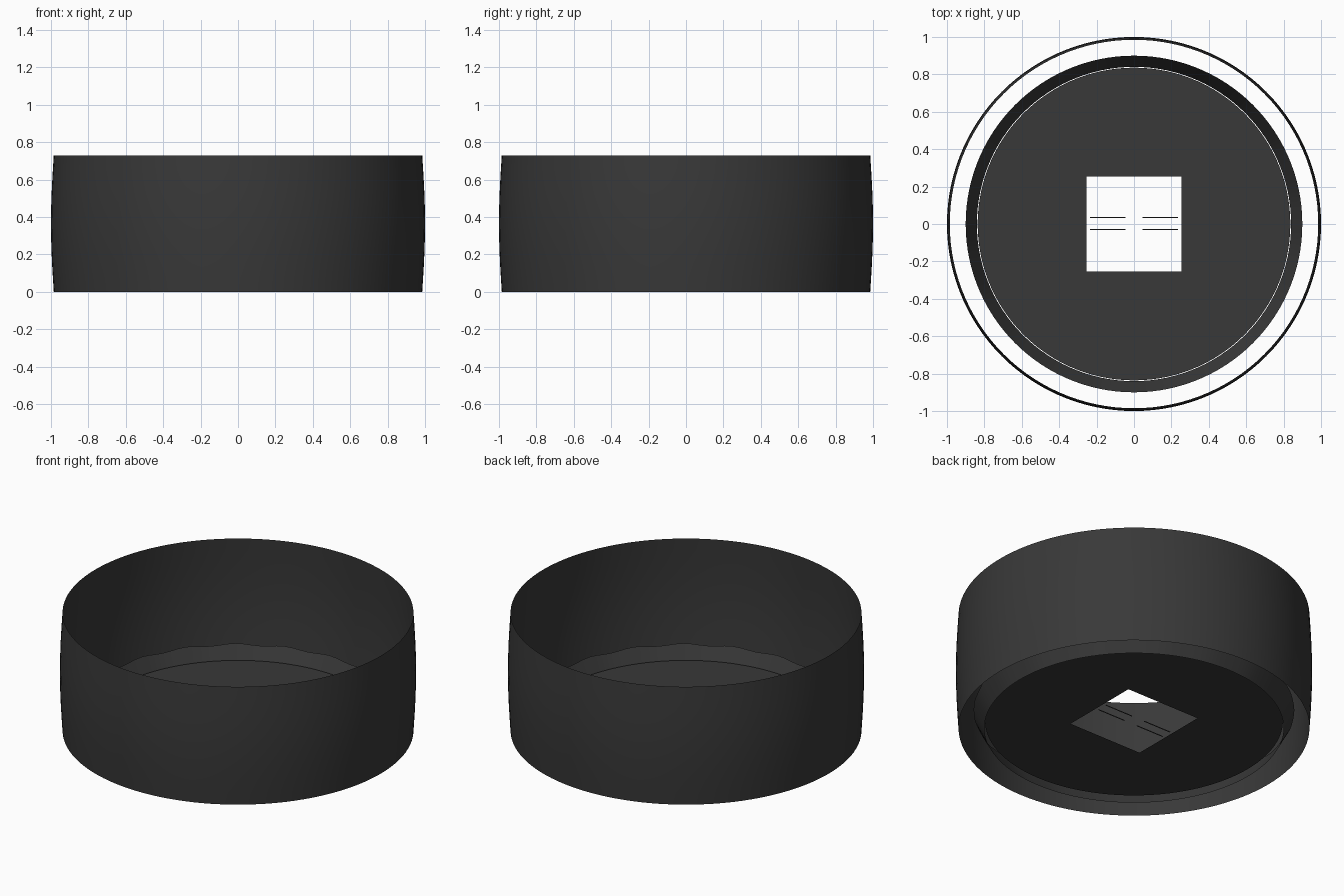
import bpy, bmesh
from math import sin, cos, pi

cube = bpy.data.objects.get("Cube")
if cube:
    bpy.data.objects.remove(cube)

SEGMENTS = 120

charcoal = bpy.data.materials.new("charcoal")
charcoal.use_nodes = True
color = (0.04, 0.04, 0.04, 1)
charcoal.diffuse_color = color
charcoal.node_tree.nodes["Principled BSDF"].inputs["Base Color"].default_value = color


def make_object(name, bm, smooth=False):
    mesh = bpy.data.meshes.new(name)
    bm.to_mesh(mesh)
    bm.free()
    mesh.materials.append(charcoal)
    for face in mesh.polygons:
        face.use_smooth = smooth
    obj = bpy.data.objects.new(name, mesh)
    bpy.context.collection.objects.link(obj)
    return obj


def lathe(name, profile, wave=0):
    """Turn (radius, height) points about z; the last point may ripple in height."""
    bm = bmesh.new()
    rings = []
    for r, z in profile:
        ripple = wave if (r, z) == profile[-1] else 0
        angles = [2 * pi * i / SEGMENTS for i in range(SEGMENTS)]
        rings.append([bm.verts.new((r * cos(a), r * sin(a), z + ripple * cos(20 * a)))
                      for a in angles])
    for low, high in zip(rings, rings[1:]):
        for i in range(SEGMENTS):
            j = (i + 1) % SEGMENTS
            bm.faces.new((low[i], low[j], high[j], high[i]))
    return make_object(name, bm, smooth=True)


# Barrel-shaped open outer wall
HEIGHT = 0.73
steps = 10
barrel = [(0.985 + 0.015 * sin(pi * i / steps), HEIGHT * i / steps)
          for i in range(steps + 1)]
lathe("outer_wall", barrel)

# Flared inner ring with a slightly rippled upper edge
lathe("inner_ring", [(0.84, 0), (0.9, 0.115)], wave=0.006)

# Floor disc with a square opening
FLOOR = 0.045
bm = bmesh.new()
bmesh.ops.create_circle(bm, segments=SEGMENTS, radius=0.836)
half = 0.253
corners = [bm.verts.new((half * sx, half * sy, 0))
           for sx, sy in ((-1, -1), (1, -1), (1, 1), (-1, 1))]
for i in range(4):
    bm.edges.new((corners[i], corners[(i + 1) % 4]))
bmesh.ops.triangle_fill(bm, edges=bm.edges[:], use_beauty=True, normal=(0, 0, 1))
bmesh.ops.translate(bm, verts=bm.verts[:], vec=(0, 0, FLOOR))
make_object("floor_disc", bm)

# Four hairline strips across the opening
for side, sx in (("left", 1), ("right", -1)):
    for end, y in (("back", 0.035), ("front", -0.03)):
        bm = bmesh.new()
        bmesh.ops.create_cube(bm, size=1)
        bmesh.ops.scale(bm, vec=(0.19, 0.004, 0.004), verts=bm.verts[:])
        bmesh.ops.translate(bm, vec=(0.14 * sx, y, FLOOR), verts=bm.verts[:])
        make_object(f"{end}_{side}_strip", bm)
